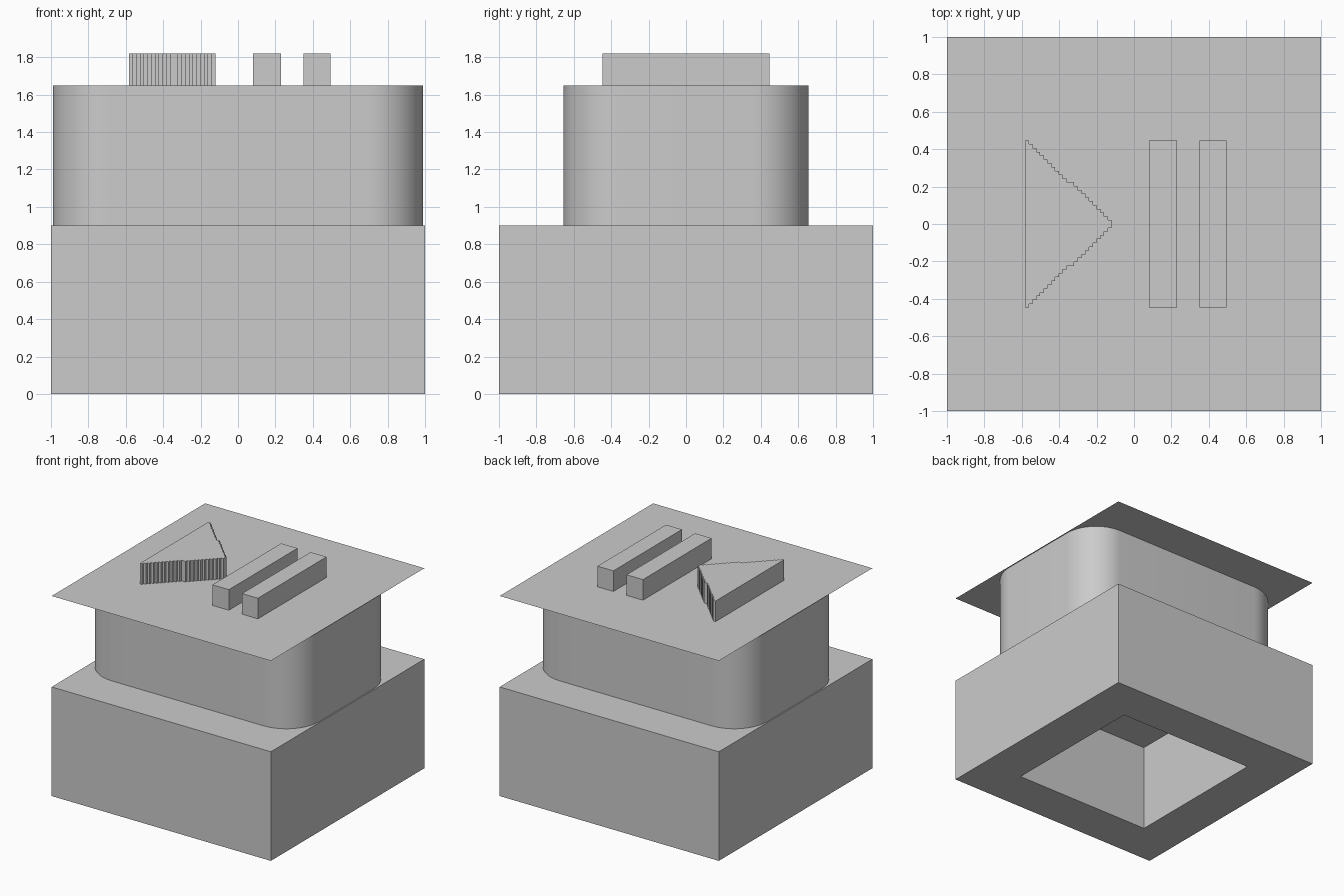
import bpy, bmesh, math
from mathutils import Vector

cube = bpy.data.objects.get("Cube")
if cube:
    bpy.data.objects.remove(cube, do_unlink=True)

grey = bpy.data.materials.new("plain_grey")
grey.use_nodes = True
colour = (0.6, 0.6, 0.6, 1)
grey.diffuse_color = colour
grey.node_tree.nodes["Principled BSDF"].inputs["Base Color"].default_value = colour

BASE_TOP, DECK, SYMBOL_TOP = 0.9, 1.65, 1.82


def finish(name, bm):
    bmesh.ops.recalc_face_normals(bm, faces=bm.faces)
    mesh = bpy.data.meshes.new(name)
    bm.to_mesh(mesh)
    bm.free()
    mesh.materials.append(grey)
    obj = bpy.data.objects.new(name, mesh)
    bpy.context.collection.objects.link(obj)
    return obj


def prism(name, outline, z0, z1, caps=True):
    """Extrude a closed xy outline from z0 to z1."""
    bm = bmesh.new()
    low = [bm.verts.new((x, y, z0)) for x, y in outline]
    high = [bm.verts.new((x, y, z1)) for x, y in outline]
    for i in range(len(outline)):
        j = (i + 1) % len(outline)
        bm.faces.new((low[i], low[j], high[j], high[i]))
    if caps:
        bm.faces.new(low[::-1])
        bm.faces.new(high)
    return finish(name, bm)


def rectangle(x0, x1, y0, y1):
    return [(x0, y0), (x1, y0), (x1, y1), (x0, y1)]


# Square base with a pocket sunk into its underside
bm = bmesh.new()
bmesh.ops.create_cube(bm, size=2)
for v in bm.verts:
    v.co.z = BASE_TOP if v.co.z > 0 else 0
under = min(bm.faces, key=lambda f: f.calc_center_median().z)
bmesh.ops.inset_region(bm, faces=[under], thickness=0.365, use_even_offset=True)
rim = bmesh.ops.extrude_face_region(bm, geom=[under])
roof = [g for g in rim["geom"] if isinstance(g, bmesh.types.BMVert)]
bmesh.ops.translate(bm, verts=roof, vec=Vector((0, 0, 0.735)))
if under.is_valid:
    bmesh.ops.delete(bm, geom=[under], context="FACES_ONLY")
finish("base", bm)

# Rounded stem between the base and the top sheet
half_x, half_y, radius, steps = 0.99, 0.655, 0.3, 16
outline = []
for quarter, (sx, sy) in enumerate([(1, 1), (-1, 1), (-1, -1), (1, -1)]):
    for k in range(steps + 1):
        a = (quarter + k / steps) * math.pi / 2
        outline.append((sx * (half_x - radius) + radius * math.cos(a),
                        sy * (half_y - radius) + radius * math.sin(a)))
stem = prism("stem", outline, BASE_TOP, DECK, caps=False)
bpy.ops.object.select_all(action="DESELECT")
stem.select_set(True)
bpy.context.view_layer.objects.active = stem
bpy.ops.object.shade_smooth_by_angle(angle=math.radians(30))

# Thin square top sheet
bm = bmesh.new()
bmesh.ops.create_grid(bm, x_segments=1, y_segments=1, size=1)
bmesh.ops.translate(bm, verts=bm.verts, vec=Vector((0, 0, DECK)))
finish("top_sheet", bm)

# Two raised bars
for name, x0, x1 in (("left_bar", 0.35, 0.495), ("right_bar", 0.08, 0.23)):
    prism(name, rectangle(x0, x1, -0.447, 0.447), DECK, SYMBOL_TOP)

# Raised triangle with stair-stepped slanted sides
x_back, x_tip, half, rows = -0.582, -0.12, 0.447, 22
run = (x_tip - x_back) / (rows + 1)
upper, x = [], x_back
for i in range(rows):
    y = half * (1 - i / rows)
    wide = 2 if i == rows // 2 else 1      # one longer tread halfway
    upper += [(x, y), (x + run * wide, y)]
    x += run * wide
lower = [(px, -py) for px, py in reversed(upper)]
prism("triangle", upper + lower, DECK, SYMBOL_TOP)
